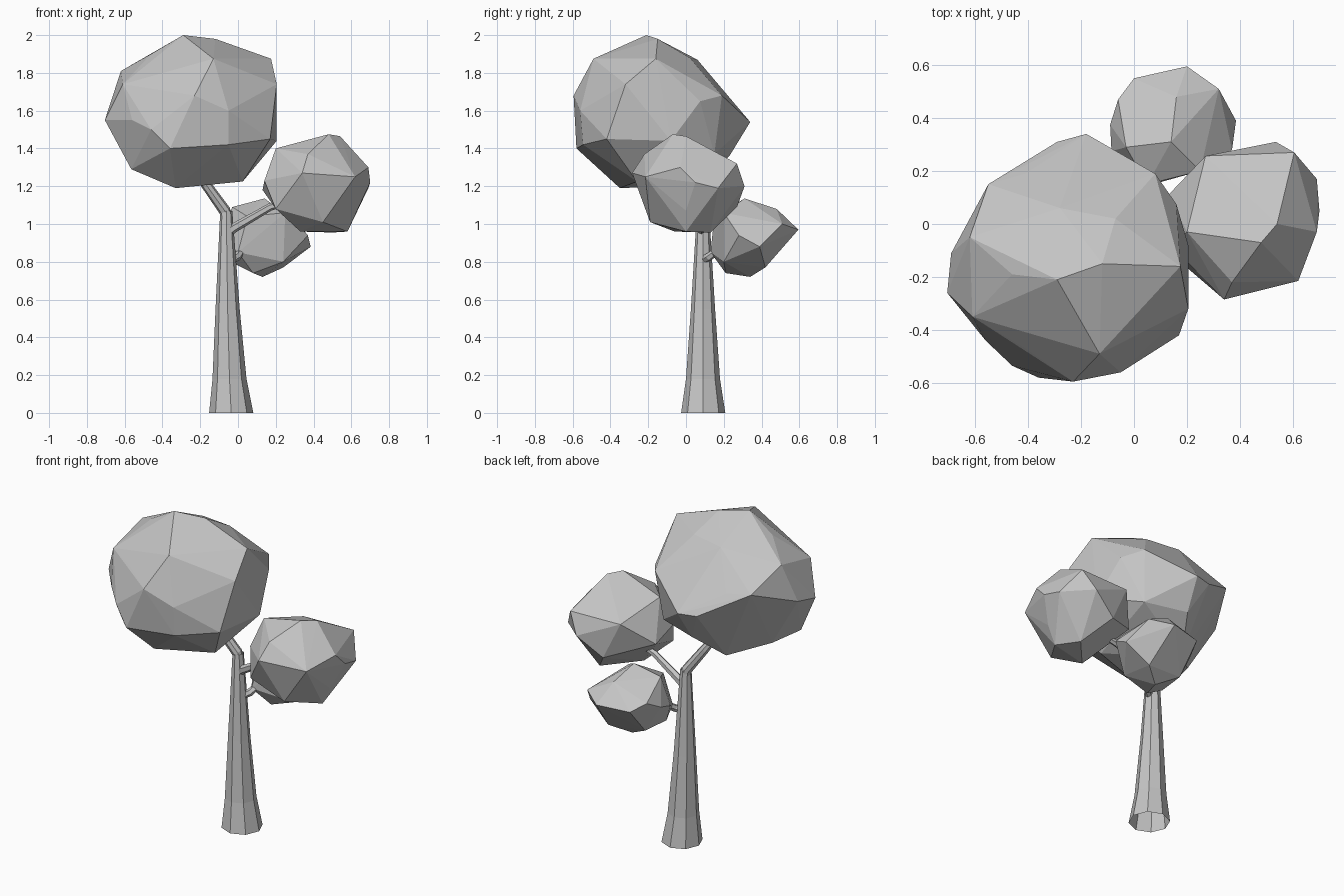
import bpy
import bmesh
import math
from mathutils import Vector

default_cube = bpy.data.objects.get("Cube")
if default_cube:
    bpy.data.objects.remove(default_cube, do_unlink=True)

# One plain grey for the whole tree
grey = bpy.data.materials.new("plain_grey")
grey.use_nodes = True
grey.diffuse_color = (0.56, 0.56, 0.56, 1)
shader = grey.node_tree.nodes["Principled BSDF"]
shader.inputs["Base Color"].default_value = grey.diffuse_color
shader.inputs["Roughness"].default_value = 0.9


def finish(bm, name):
    """Turn a bmesh into a flat shaded, named object."""
    bmesh.ops.recalc_face_normals(bm, faces=bm.faces)
    mesh = bpy.data.meshes.new(name)
    bm.to_mesh(mesh)
    bm.free()
    mesh.materials.append(grey)
    obj = bpy.data.objects.new(name, mesh)
    bpy.context.scene.collection.objects.link(obj)
    return obj


def foliage(name, corners):
    """Faceted leaf clump: the hull stretched over its corner points."""
    bm = bmesh.new()
    verts = [bm.verts.new(corner) for corner in corners]
    result = bmesh.ops.convex_hull(bm, input=verts)
    inside = [g for g in result["geom_interior"]
              if isinstance(g, bmesh.types.BMVert)]
    bmesh.ops.delete(bm, geom=inside, context="VERTS")
    return finish(bm, name)


def limb(name, path, radii, sides=8, upright=False):
    """Tapered open tube swept along a path; upright keeps rings level."""
    points = [Vector(p) for p in path]
    last = len(points) - 1
    bm = bmesh.new()
    rings = []
    for i, (point, radius) in enumerate(zip(points, radii)):
        along = points[min(i + 1, last)] - points[max(i - 1, 0)]
        if upright:
            along = Vector((0, 0, 1))
        along.normalize()
        side = Vector((0, 1, 0)).cross(along).normalized()
        other = along.cross(side)
        ring = []
        for k in range(sides):
            angle = math.tau * k / sides
            offset = side * math.cos(angle) + other * math.sin(angle)
            ring.append(bm.verts.new(point + offset * radius))
        rings.append(ring)
    for lower, upper in zip(rings, rings[1:]):
        for k in range(sides):
            n = (k + 1) % sides
            bm.faces.new((lower[k], lower[n], upper[n], upper[k]))
    return finish(bm, name)


# Trunk, flared at the foot and open underneath
limb("trunk",
     [(-.036, .091, 0), (-.045, .09, .18), (-.055, .09, .55), (-.062, .09, 1.07)],
     [.117, .09, .064, .032], upright=True)

# Branches reaching into each clump
limb("upper_branch",
     [(-.062, .09, 1.03), (-.07, .09, 1.07), (-.17, .06, 1.21), (-.23, .03, 1.3)],
     [.032, .031, .027, .02])
limb("left_branch",
     [(-.06, .09, .95), (-.02, .08, .98), (.17, .06, 1.09), (.28, .05, 1.12)],
     [.025, .025, .02, .015], sides=6)
limb("back_branch",
     [(-.04, .09, .81), (-.005, .12, .825), (.02, .17, .86), (.06, .28, .9)],
     [.022, .022, .02, .015], sides=6)

# Large clump on top
foliage("large_foliage", [
    # crown
    (-.29, -.21, 2.0), (-.12, -.15, 1.98), (.175, -.16, 1.875),
    (-.13, -.49, 1.875), (-.46, -.19, 1.9), (-.62, -.05, 1.81),
    (-.28, .06, 1.87), (-.07, .02, 1.88),
    # belt
    (-.705, -.26, 1.55), (-.69, -.11, 1.58), (-.23, -.595, 1.68),
    (-.36, -.58, 1.4), (-.05, -.545, 1.42), (.17, -.42, 1.45),
    (.205, -.32, 1.74), (.205, -.08, 1.44), (.16, .075, 1.65),
    (.08, .19, 1.68), (-.18, .34, 1.54), (-.29, .31, 1.54),
    (-.41, .19, 1.67), (-.55, .15, 1.68), (-.56, -.44, 1.55),
    (-.46, -.535, 1.5), (-.61, -.35, 1.74), (-.41, -.47, 1.72),
    (-.05, -.56, 1.6),
    # underside
    (-.33, -.35, 1.19), (.025, -.26, 1.225), (-.565, -.32, 1.29),
    (-.5, -.13, 1.265), (-.31, .05, 1.205), (-.2, .23, 1.36),
    (.05, .15, 1.37)])

# Middle clump on the left
foliage("left_foliage", [
    (.48, -.07, 1.475), (.54, 0, 1.465), (.2, -.03, 1.4),
    (.34, -.285, 1.27), (.62, -.215, 1.25), (.69, -.03, 1.3),
    (.7, .05, 1.22), (.69, .17, 1.19), (.605, .27, 1.32),
    (.535, .31, 1.2), (.27, .257, 1.32), (.13, .11, 1.18),
    (.14, -.08, 1.23), (.2, -.165, 1.08), (.45, -.19, 1.01),
    (.58, 0, .96), (.33, -.06, .96), (.5, .13, .955),
    (.38, .27, 1.09), (.63, 0, 1.07), (.37, -.22, 1.37)])

# Small clump at the back
foliage("back_foliage", [
    (.14, .31, 1.135), (-.03, .29, 1.09), (.2, .595, .97),
    (0, .55, .96), (.32, .51, 1.0), (.385, .39, .88),
    (.37, .28, .94), (-.06, .47, 1.0), (-.09, .375, .95),
    (-.085, .275, .92), (.16, .48, 1.08), (.25, .2, 1.06),
    (.05, .15, 1.04), (0, .13, .85), (.24, .2, .8),
    (.13, .34, .72), (.08, .21, .74), (.24, .42, .77),
    (0, .4, .79), (-.02, .22, .79)])
